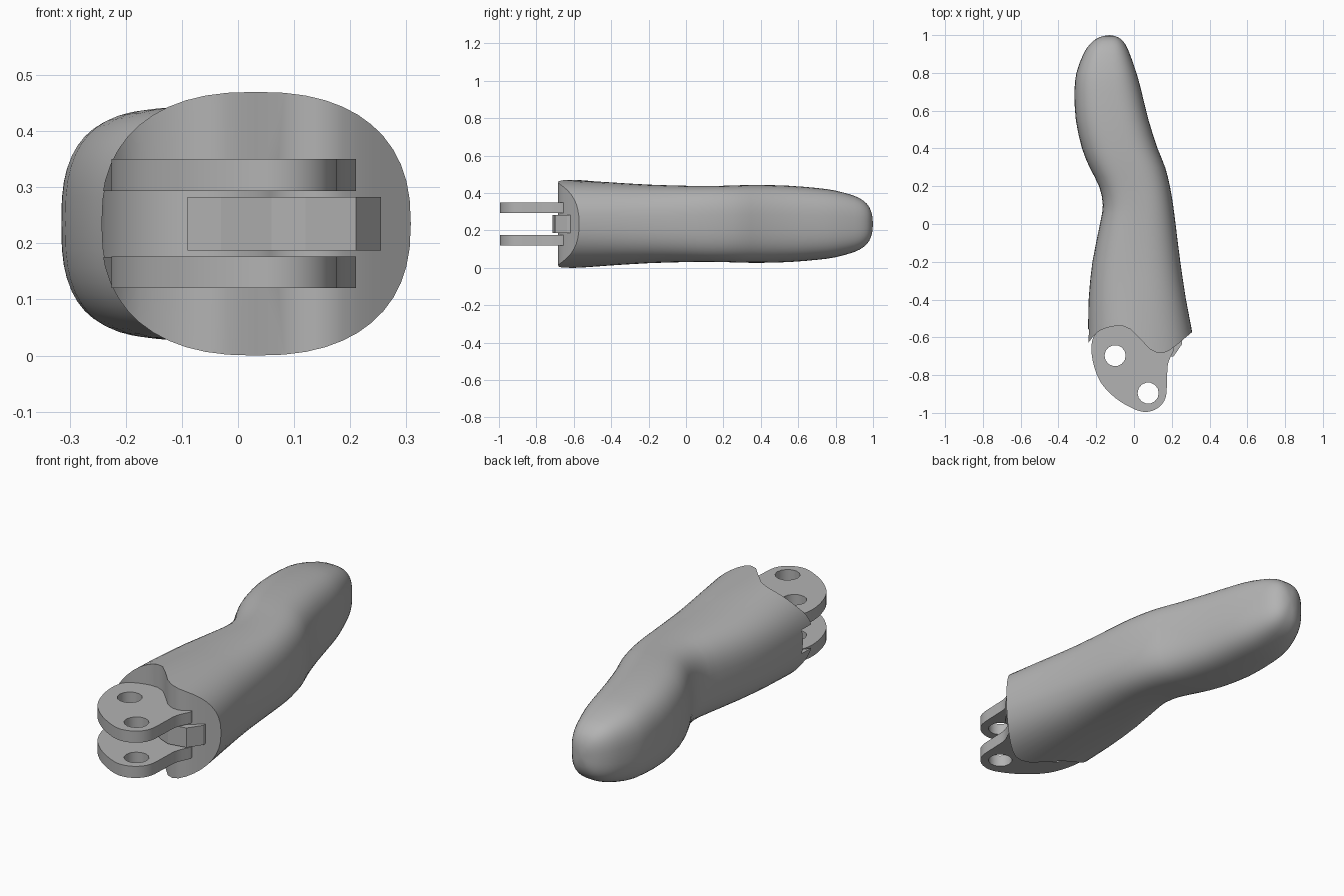
import bpy, bmesh, math
from mathutils import Vector

cube = bpy.data.objects.get("Cube")
if cube:
    bpy.data.objects.remove(cube, do_unlink=True)

grey = bpy.data.materials.new("plain grey")
grey.use_nodes = True
grey.diffuse_color = (0.45, 0.45, 0.45, 1)
grey.node_tree.nodes["Principled BSDF"].inputs["Base Color"].default_value = grey.diffuse_color

MID = 0.235      # height of the symmetry plane
SEG = 48


def make(name, bm):
    bmesh.ops.recalc_face_normals(bm, faces=bm.faces)
    me = bpy.data.meshes.new(name)
    bm.to_mesh(me)
    bm.free()
    ob = bpy.data.objects.new(name, me)
    bpy.context.collection.objects.link(ob)
    me.materials.append(grey)
    return ob


def spline(pts, steps=4):
    """Smooth open curve through the points."""
    p = [Vector(q) for q in pts]
    p = [2 * p[0] - p[1]] + p + [2 * p[-1] - p[-2]]
    out = []
    for a, b, c, d in zip(p, p[1:], p[2:], p[3:]):
        for k in range(steps):
            t = k / steps
            out.append(b + (c - a) * (t / 2) + (2 * a - 5 * b + 4 * c - d) * (t * t / 2)
                       + (3 * b - a - 3 * c + d) * (t ** 3 / 2))
    return out + [p[-2]]


def slab(name, outline, z0, z1):
    bm = bmesh.new()
    face = bm.faces.new([bm.verts.new((x, y, z0)) for x, y in outline])
    new = bmesh.ops.extrude_face_region(bm, geom=[face])["geom"]
    bmesh.ops.translate(bm, vec=(0, 0, z1 - z0),
                        verts=[v for v in new if isinstance(v, bmesh.types.BMVert)])
    return make(name, bm)


def circle(x, y, r, n=14):
    return [(x + r * math.cos(math.tau * i / n), y + r * math.sin(math.tau * i / n))
            for i in range(n)]


def cut(ob, cutter):
    mod = ob.modifiers.new("cut", "BOOLEAN")
    mod.operation, mod.solver, mod.object = "DIFFERENCE", "EXACT", cutter
    bpy.context.view_layer.objects.active = ob
    bpy.ops.object.modifier_apply(modifier=mod.name)
    bpy.data.objects.remove(cutter, do_unlink=True)


def smooth(ob, degrees):
    bpy.ops.object.select_all(action="DESELECT")
    ob.select_set(True)
    bpy.context.view_layer.objects.active = ob
    bpy.ops.object.shade_smooth_by_angle(angle=math.radians(degrees))


# Wavy front edge of the body, as y over x
wave = spline([(-.25, -.64), (-.19, -.57), (-.1, -.54), (-.03, -.55), (.03, -.605),
               (.08, -.66), (.14, -.685), (.2, -.66), (.31, -.57)], 6)


def front_y(x):
    for a, b in zip(wave, wave[1:]):
        if x <= b.x:
            return a.y + (b.y - a.y) * max(0, x - a.x) / (b.x - a.x)
    return wave[-1].y


# Body sections: y, left edge, right edge, half height
sections = spline([
    (-.6, -.245, .308, .235), (-.4, -.24, .275, .222), (-.2, -.22, .245, .21),
    (0, -.18, .22, .204), (.1, -.165, .207, .203), (.2, -.185, .19, .204),
    (.3, -.235, .165, .207), (.4, -.275, .125, .208), (.55, -.308, .077, .204),
    (.7, -.315, .04, .192), (.8, -.305, .013, .178), (.9, -.268, -.022, .15),
    (.95, -.235, -.045, .123), (.98, -.2, -.07, .09), (.995, -.165, -.1, .05)], 2)

bm = bmesh.new()
rings = []
for k, (y, x0, x1, h) in enumerate(sections):
    if 0 < k and y < -.45:
        continue
    power = 2 / (2.4 + .4 * min(1, (y + .6) / .8))
    ring = []
    for i in range(SEG):
        a = math.tau * i / SEG
        c, s = math.cos(a), math.sin(a)
        x = (x0 + x1) / 2 + (x1 - x0) / 2 * math.copysign(abs(c) ** power, c)
        z = MID + h * math.copysign(abs(s) ** power, s)
        ring.append(bm.verts.new((x, y if k else front_y(x), z)))
    rings.append(ring)
for a, b in zip(rings, rings[1:]):
    for i in range(SEG):
        j = (i + 1) % SEG
        bm.faces.new((a[i], a[j], b[j], b[i]))
# Front face spans straight from the upper rim to the lower rim
f = rings[0]
bm.faces.new((f[0], f[1], f[-1]))
for i in range(1, SEG // 2 - 1):
    bm.faces.new((f[i], f[i + 1], f[-i - 1], f[-i]))
bm.faces.new((f[SEG // 2 - 1], f[SEG // 2], f[SEG // 2 + 1]))
# Rounded tip
tip = bm.verts.new((-.13, 1, MID))
for i in range(SEG):
    bm.faces.new((rings[-1][i], rings[-1][(i + 1) % SEG], tip))
body = make("body", bm)
cut(body, slab("notch_cutter", circle(-.11, -.68, .18, 32), .176, .293))
smooth(body, 40)

# Pair of hinge plates with two pin holes each
outline = spline([(-.2, -.56), (-.225, -.64), (-.215, -.74), (-.175, -.84), (-.1, -.92),
                  (-.01, -.975), (.06, -.995), (.125, -.975), (.167, -.92), (.175, -.82),
                  (.18, -.74), (.21, -.67)])
outline += [(.2, -.6), (.1, -.5), (-.12, -.5)]
for name, z in (("lower_hinge_plate", .12), ("upper_hinge_plate", .293)):
    plate = slab(name, outline, z, z + .057)
    for x, y in ((-.1, -.697), (.075, -.895)):
        cut(plate, slab("pin_cutter", circle(x, y, .056), z - .1, z + .2))
    smooth(plate, 30)

# Stop block between the plates
slab("stop_block", [(-.09, -.5), (-.09, -.6), (-.03, -.63), (.06, -.69), (.12, -.715),
                    (.21, -.7), (.255, -.635), (.255, -.55)], .187, .283)
